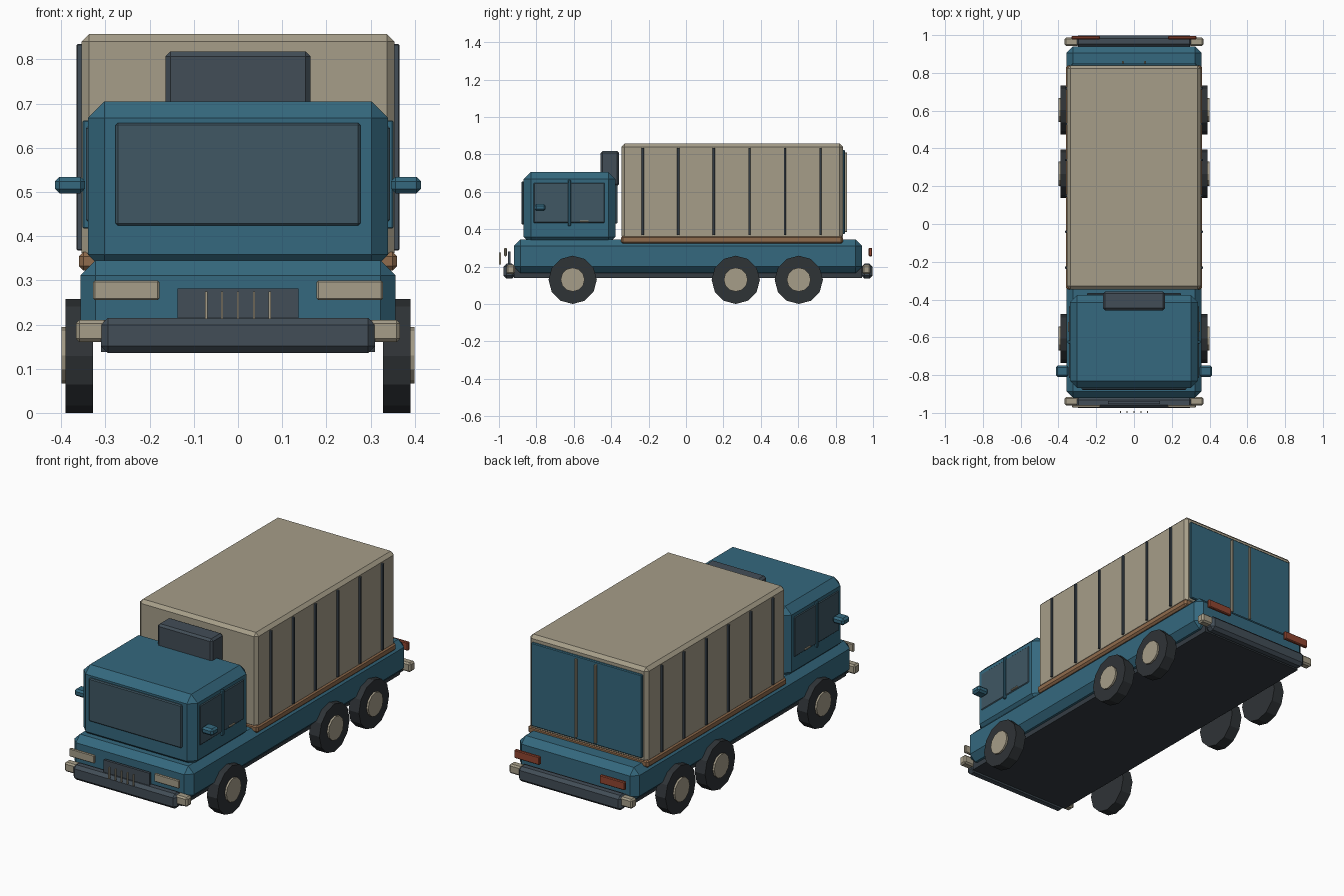
import bpy, bmesh, math
from mathutils import Matrix, Vector

if "Cube" in bpy.data.objects:
    bpy.data.objects.remove(bpy.data.objects["Cube"])


def material(name, rgb):
    m = bpy.data.materials.new(name)
    m.diffuse_color = (*rgb, 1)
    m.use_nodes = True
    m.node_tree.nodes["Principled BSDF"].inputs["Base Color"].default_value = m.diffuse_color
    return m


BLUE = material("blue paint", (0.035, 0.14, 0.21))
CREAM = material("cream", (0.38, 0.34, 0.25))
DARK = material("dark grey", (0.055, 0.075, 0.095))
FRAME = material("frame black", (0.035, 0.045, 0.055))
RUBBER = material("rubber", (0.028, 0.033, 0.037))
GLASS = material("glass", (0.05, 0.095, 0.125))
WOOD = material("brown", (0.28, 0.15, 0.075))
RED = material("red", (0.28, 0.06, 0.03))


def finish(bm, name, mat):
    me = bpy.data.meshes.new(name)
    bm.to_mesh(me)
    bm.free()
    me.materials.append(mat)
    ob = bpy.data.objects.new(name, me)
    bpy.context.collection.objects.link(ob)
    return ob


def box(name, xs, ys, zs, mat, bevel=0.0):
    """Chamfered box given by its extents on each axis."""
    lo, hi = Vector((xs[0], ys[0], zs[0])), Vector((xs[1], ys[1], zs[1]))
    bm = bmesh.new()
    bmesh.ops.create_cube(bm, size=1, matrix=Matrix.Translation((lo + hi) / 2)
                          @ Matrix.Diagonal((*(hi - lo), 1)))
    if bevel:
        bmesh.ops.bevel(bm, geom=bm.edges[:], offset=bevel, segments=1,
                        affect='EDGES')
    return finish(bm, name, mat)


def wide(name, half, ys, zs, mat, bevel=0.0):
    return box(name, (-half, half), ys, zs, mat, bevel)


def pair(name, xs, ys, zs, mat, bevel=0.0):
    """The same box on the right and left."""
    box(name + "_right", xs, ys, zs, mat, bevel)
    box(name + "_left", (-xs[1], -xs[0]), ys, zs, mat, bevel)


def disc(name, x0, x1, y, z, r, mat):
    """Twelve-sided cylinder along x."""
    bm = bmesh.new()
    m = Matrix.Translation(((x0 + x1) / 2, y, z)) @ Matrix.Rotation(math.pi / 2, 4, 'Y')
    bmesh.ops.create_cone(bm, cap_ends=True, segments=12, radius1=r, radius2=r,
                          depth=abs(x1 - x0), matrix=m)
    finish(bm, name, mat)


# Chassis and lower body
wide("underframe", 0.31, (-0.92, 0.94), (0.138, 0.21), FRAME)
wide("lower_body", 0.357, (-0.92, 0.94), (0.165, 0.345), BLUE, 0.034)

# Bumpers with pale end caps
wide("front_bumper", 0.31, (-0.975, -0.915), (0.135, 0.215), DARK, 0.016)
wide("rear_bumper", 0.31, (0.938, 0.998), (0.135, 0.215), DARK, 0.016)
pair("front_bumper_end", (0.295, 0.367), (-0.96, -0.915), (0.16, 0.21), CREAM, 0.008)
pair("rear_bumper_end", (0.295, 0.367), (0.943, 0.987), (0.16, 0.21), CREAM, 0.008)

# Cab with windows
wide("cab", 0.34, (-0.868, -0.377), (0.32, 0.705), BLUE, 0.038)
wide("windshield", 0.277, (-0.879, -0.862), (0.424, 0.656), GLASS, 0.005)
wide("rear_window", 0.25, (-0.38, -0.366), (0.43, 0.64), GLASS, 0.004)
pair("side_window", (0.33, 0.344), (-0.815, -0.435), (0.433, 0.648), GLASS, 0.004)
pair("window_pillar", (0.335, 0.352), (-0.632, -0.616), (0.417, 0.662), BLUE, 0.003)
pair("door_handle", (0.335, 0.35), (-0.568, -0.52), (0.438, 0.447), CREAM, 0.002)
pair("mirror", (0.346, 0.414), (-0.81, -0.75), (0.497, 0.534), BLUE, 0.01)
wide("roof_fairing", 0.164, (-0.457, -0.357), (0.63, 0.818), DARK, 0.011)

# Lights and grille
pair("headlight", (0.178, 0.328), (-0.972, -0.958), (0.255, 0.3), CREAM, 0.004)
pair("tail_light", (0.18, 0.33), (0.977, 0.995), (0.255, 0.3), RED, 0.004)
wide("grille", 0.137, (-0.952, -0.938), (0.2, 0.281), DARK)
for i in range(5):
    x = (i - 2) * 0.036
    box(f"grille_bar_{i + 1}", (x - 0.0025, x + 0.0025), (-1.0, -0.99),
        (0.212, 0.275), CREAM)

# Cargo box on its bed rim
wide("bed_rim", 0.36, (-0.348, 0.84), (0.322, 0.364), WOOD, 0.01)
wide("cargo_box", 0.354, (-0.346, 0.839), (0.345, 0.857), CREAM, 0.017)
for i in range(6):
    y = -0.231 + i * 0.19
    pair(f"cargo_rib_{i + 1}", (0.35, 0.365), (y - 0.006, y + 0.006),
         (0.368, 0.835), DARK, 0.002)

# Rear doors with bars
wide("rear_door", 0.33, (0.83, 0.85), (0.373, 0.823), BLUE, 0.004)
pair("rear_door_bar", (0.054, 0.064), (0.848, 0.862), (0.385, 0.81), CREAM, 0.002)

# Wheels: one front axle, two rear axles
for axle, y in (("front", -0.606), ("middle", 0.266), ("rear", 0.603)):
    for side, s in (("right", 1), ("left", -1)):
        disc(f"{axle}_tyre_{side}", s * 0.328, s * 0.39, y, 0.129, 0.129, RUBBER)
        disc(f"{axle}_hub_{side}", s * 0.38, s * 0.4, y, 0.13, 0.064, CREAM)
